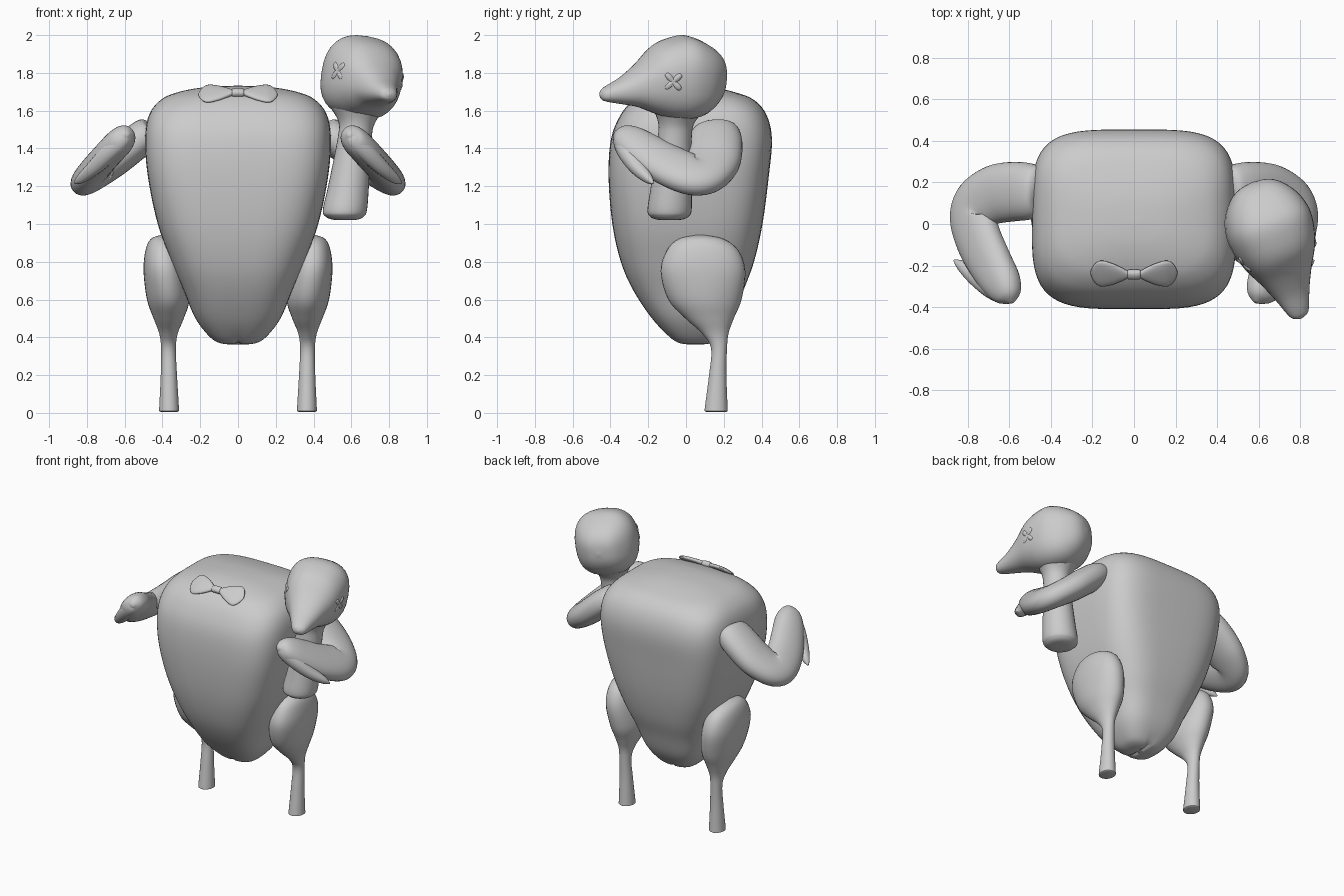
import bpy, bmesh, math
from mathutils import Vector, Matrix

cube = bpy.data.objects.get("Cube")
if cube:
    bpy.data.objects.remove(cube)

skin = bpy.data.materials.new("pale grey skin")
skin.use_nodes = True
skin.diffuse_color = (0.6, 0.6, 0.6, 1)
skin.node_tree.nodes["Principled BSDF"].inputs["Base Color"].default_value = (0.6, 0.6, 0.6, 1)


def spline(rows, steps):
    """Catmull-Rom interpolation through rows of numbers."""
    out = []
    for i in range(len(rows) - 1):
        a, b = rows[max(i - 1, 0)], rows[i]
        c, d = rows[i + 1], rows[min(i + 2, len(rows) - 1)]
        for s in range(steps):
            t = s / steps
            out.append([q + 0.5 * t * (r - p + t * (2 * p - 5 * q + 4 * r - e + t * (3 * (q - r) + e - p)))
                        for p, q, r, e in zip(a, b, c, d)])
    out.append(list(rows[-1]))
    return out


def loft(name, rings, sides=32, matrix=None, adjust=None):
    """Skin superellipse rings given as (centre, axis a, axis b, exponent)."""
    bm = bmesh.new()
    loops = []
    for centre, a, b, n in rings:
        loop = []
        for k in range(sides):
            t = math.tau * k / sides
            c, s = math.cos(t), math.sin(t)
            p = centre + a * math.copysign(abs(c) ** (2 / n), c) + b * math.copysign(abs(s) ** (2 / n), s)
            loop.append(bm.verts.new(adjust(p) if adjust else p))
        loops.append(loop)
    for lo, hi in zip(loops, loops[1:]):
        for k in range(sides):
            j = (k + 1) % sides
            bm.faces.new((lo[k], lo[j], hi[j], hi[k]))
    bm.faces.new(loops[0][::-1])
    bm.faces.new(loops[-1])
    if matrix:
        bm.transform(matrix)
    bmesh.ops.recalc_face_normals(bm, faces=bm.faces)
    mesh = bpy.data.meshes.new(name)
    bm.to_mesh(mesh)
    bm.free()
    mesh.materials.append(skin)
    obj = bpy.data.objects.new(name, mesh)
    bpy.context.collection.objects.link(obj)
    bpy.ops.object.select_all(action='DESELECT')
    obj.select_set(True)
    bpy.context.view_layer.objects.active = obj
    bpy.ops.object.shade_smooth_by_angle(angle=math.radians(50))
    return obj


def upright(rows, steps=5):
    """Rings from rows of z, x, y, half width, half depth, exponent."""
    return [(Vector((x, y, z)), Vector((max(w, .002), 0, 0)), Vector((0, max(d, .002), 0)), n)
            for z, x, y, w, d, n in spline(rows, steps)]


# Body: rows of z, half width, front y, back y, exponent
body = [(.362, .02, .03, .07, 2.4), (.368, .09, -.03, .13, 2.7), (.4, .147, -.085, .18, 2.9),
        (.5, .225, -.18, .25, 3), (.65, .288, -.28, .305, 3.1), (.8, .352, -.345, .36, 3.3),
        (1, .425, -.39, .405, 3.6), (1.25, .477, -.41, .438, 4), (1.45, .492, -.397, .455, 4),
        (1.58, .47, -.345, .425, 3.8), (1.66, .405, -.275, .355, 3.4), (1.7, .31, -.2, .25, 3),
        (1.725, .17, -.1, .13, 2.6), (1.732, .02, -.01, .02, 2)]


def cleft(p):
    p.z += .15 * max(.45 - p.z, 0) * math.exp(-(p.x / .012) ** 2)
    return p


loft("body", upright([(z, 0, (f + b) / 2, w, (b - f) / 2, n) for z, w, f, b, n in body]), 64, adjust=cleft)

# Drumsticks: rows of z, x, y, half width, half depth, exponent
leg = [(.005, .365, .16, .04, .05, 2), (.01, .365, .16, .052, .06, 2), (.03, .365, .16, .052, .06, 2),
       (.2, .366, .168, .043, .046, 2), (.34, .368, .175, .039, .042, 2), (.42, .368, .155, .049, .07, 2),
       (.5, .367, .125, .08, .128, 2), (.6, .37, .1, .112, .194, 2), (.75, .388, .09, .112, .224, 2.2),
       (.86, .396, .088, .094, .19, 2.2), (.92, .4, .08, .062, .12, 2), (.942, .4, .075, .01, .02, 2)]

# Wings: rows of x, y, z, half width, half thickness, flattened along one sloping direction
normal = Vector((.68, 0, .73))
upper = [(.44, .15, 1.5, .04, .04), (.455, .152, 1.495, .11, .08), (.5, .156, 1.465, .135, .09),
         (.58, .156, 1.4, .143, .092), (.67, .142, 1.325, .142, .088), (.75, .1, 1.268, .13, .082),
         (.775, .03, 1.262, .13, .078), (.745, -.08, 1.305, .128, .076), (.685, -.2, 1.373, .117, .076),
         (.63, -.29, 1.432, .098, .074), (.6, -.345, 1.466, .065, .055), (.587, -.378, 1.48, .012, .012)]
tip = [(.58, -.34, 1.485, .02, .02), (.61, -.337, 1.45, .05, .05), (.68, -.307, 1.38, .054, .05),
       (.76, -.257, 1.3, .042, .04), (.83, -.2, 1.24, .025, .026), (.865, -.175, 1.215, .005, .005)]


def wing_rings(rows):
    pts = spline(rows, 6)
    pos = [Vector(p[:3]) for p in pts]
    rings = []
    for i, p in enumerate(pts):
        along = (pos[min(i + 1, len(pos) - 1)] - pos[max(i - 1, 0)]).normalized()
        rings.append((pos[i], normal.cross(along).normalized() * p[3], normal * p[4], 2.2))
    return rings


for side, sign in (("left", 1), ("right", -1)):
    mirror = Matrix.Diagonal((sign, 1, 1, 1))
    loft(side + "_leg", upright(leg), matrix=mirror)
    loft(side + "_wing", wing_rings(upper), matrix=mirror)
    loft(side + "_wing_tip", wing_rings(tip), 20, matrix=mirror)

# Severed neck held under the left wing
neck = [(1.02, .568, -.088, .02, .02, 2), (1.024, .567, -.088, .07, .07, 2), (1.04, .565, -.088, .102, .102, 2),
        (1.075, .566, -.087, .117, .117, 2), (1.2, .585, -.078, .108, .108, 2), (1.45, .617, -.06, .09, .09, 2),
        (1.54, .63, -.05, .098, .098, 2), (1.62, .637, -.03, .15, .15, 2)]
loft("neck", upright(neck))

# Head and beak: rows of forward distance, height, half width, half height, exponent
head = [(-.215, .01, .005, .005, 2.5), (-.203, .01, .075, .075, 2.6), (-.165, .005, .132, .137, 2.6),
        (-.09, 0, .185, .192, 2.6), (0, .005, .208, .219, 2.6), (.09, 0, .2, .211, 2.5),
        (.18, -.008, .172, .177, 2.4), (.27, -.037, .126, .116, 2.3), (.36, -.066, .086, .072, 2.2),
        (.44, -.083, .056, .043, 2.2), (.47, -.088, .036, .027, 2.2), (.482, -.088, .005, .005, 2)]
frame = Matrix.Translation((.645, 0, 1.772)) @ Matrix.Rotation(math.radians(21), 4, 'Z') \
    @ Matrix.Rotation(math.radians(9), 4, 'Y')
loft("head", [(Vector((0, -f, z)), Vector((w, 0, 0)), Vector((0, 0, h)), n)
              for f, z, w, h, n in spline(head, 5)], matrix=frame)

# Crossed-out eyes
bar = [(-.058, .002), (-.053, .013), (-.03, .018), (0, .015), (.03, .018), (.053, .013), (.058, .002)]
for side, sign in (("left", 1), ("right", -1)):
    for label, tilt in (("a", 45), ("b", -45)):
        place = frame @ Matrix.Translation((sign * .177, -.14, .01)) \
            @ Matrix.Rotation(math.radians(-20 * sign), 4, 'Z') @ Matrix.Rotation(math.radians(tilt), 4, 'X')
        loft(f"{side}_eye_cross_{label}", [(Vector((0, 0, z)), Vector((r * .8, 0, 0)), Vector((0, r, 0)), 2)
                                           for z, r in spline(bar, 3)], 12, matrix=place)

# Bow tie at the neck opening
lobe = [(0, .02, .014), (.03, .02, .014), (.06, .038, .015), (.1, .06, .016), (.15, .076, .016),
        (.18, .066, .012), (.2, .035, .008), (.21, .004, .003)]
knot = [(-.034, .006, .006), (-.028, .023, .018), (0, .024, .021), (.028, .023, .018), (.034, .006, .006)]


def bow_rings(rows):
    return [(Vector((x, 0, -.3 * x * x)), Vector((0, h, 0)), Vector((0, 0, t)), 2.4)
            for x, h, t in spline(rows, 4)]


bow = Matrix.Translation((0, -.243, 1.696)) @ Matrix.Rotation(math.radians(36), 4, 'X')
for side, sign in (("left", 1), ("right", -1)):
    loft(side + "_bow_lobe", bow_rings(lobe), 20, matrix=bow @ Matrix.Diagonal((sign, 1, 1, 1)))
loft("bow_knot", bow_rings(knot), 20, matrix=bow)
